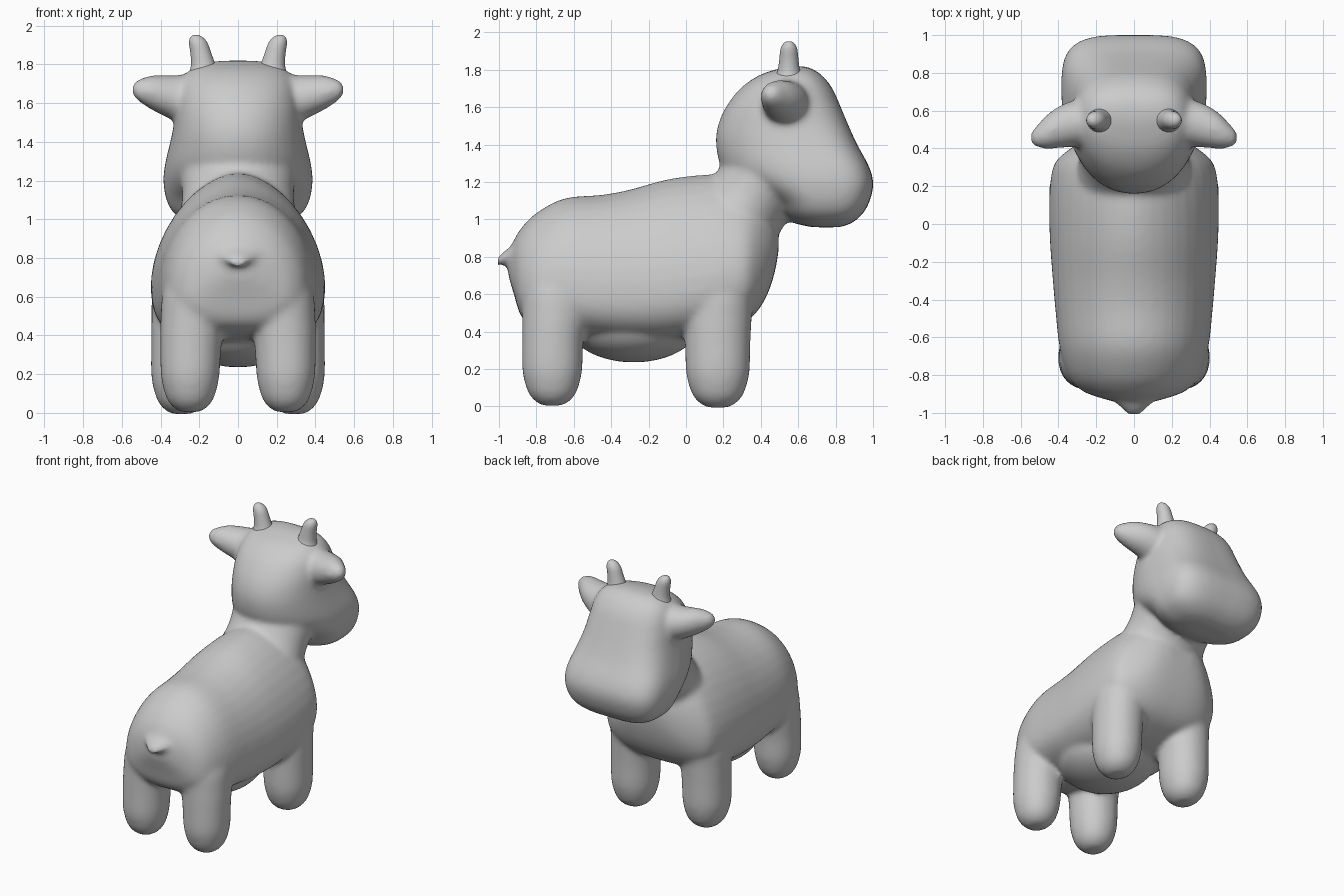
import bpy, bmesh, math
from mathutils import Vector as V

SEG = 40


def refine(rows, steps=4):
    """Catmull-Rom interpolation of a list of number rows, for smooth lofts."""
    out = []
    for i in range(len(rows) - 1):
        p1, p2 = rows[i], rows[i + 1]
        p0, p3 = rows[max(i - 1, 0)], rows[min(i + 2, len(rows) - 1)]
        for k in range(steps):
            t = k / steps
            out.append([.5 * (2 * b + (c - a) * t + (2 * a - 5 * b + 4 * c - d) * t * t
                              + (3 * b - a - 3 * c + d) * t ** 3)
                        for a, b, c, d in zip(p0, p1, p2, p3)])
    return out + [list(rows[-1])]


def loft(bm, sections):
    """Skin closed rings; each is (centre, side, up, down, up_power, down_power)."""
    rings = []
    for c, u, vp, vm, n1, n2 in sections:
        ring = []
        for i in range(SEG):
            a = 2 * math.pi * (i + 0.5) / SEG
            co, si = math.cos(a), math.sin(a)
            e = 2 / (n1 if si > 0 else n2)
            p = u * math.copysign(abs(co) ** e, co) + (vp if si > 0 else vm) * abs(si) ** e
            ring.append(bm.verts.new(c + p))
        rings.append(ring)
    for r, s in zip(rings, rings[1:]):
        for i in range(SEG):
            j = (i + 1) % SEG
            bm.faces.new((r[i], r[j], s[j], s[i]))
    bm.faces.new(rings[0][::-1])
    bm.faces.new(rings[-1])


def limb(bm, stations, axis_u, axis_v, power=2):
    """Round tapering part: stations are (x, y, z, radius_u, radius_v)."""
    loft(bm, [(V((x, y, z)), axis_u * ru, axis_v * rv, -axis_v * rv, power, power)
              for x, y, z, ru, rv in refine(stations)])


def make_object(name, bm):
    bmesh.ops.recalc_face_normals(bm, faces=bm.faces[:])
    for f in bm.faces:
        f.smooth = True
    me = bpy.data.meshes.new(name)
    bm.to_mesh(me)
    bm.free()
    ob = bpy.data.objects.new(name, me)
    bpy.context.collection.objects.link(ob)
    return ob


X, Y, Z = V((1, 0, 0)), V((0, 1, 0)), V((0, 0, 1))
bm = bmesh.new()

# torso: y, bottom, top, half width, roundness of the back
torso = [(-.95, .70, .83, .07, 2), (-.92, .60, .89, .18, 2), (-.88, .48, .955, .28, 2),
         (-.80, .42, 1.035, .35, 2), (-.65, .38, 1.113, .395, 2), (-.45, .355, 1.132, .417, 1.98),
         (-.30, .34, 1.16, .43, 1.92), (-.10, .34, 1.215, .445, 1.82), (.10, .37, 1.24, .45, 1.75),
         (.25, .42, 1.235, .44, 1.7), (.33, .46, 1.21, .415, 1.7), (.39, .52, 1.18, .35, 1.75),
         (.44, .61, 1.13, .27, 1.8), (.475, .72, 1.07, .19, 1.9), (.495, .83, 1.0, .10, 2)]
sec = []
for y, lo, hi, w, n in refine(torso):
    mid = lo + (hi - lo) * .34
    sec.append((V((0, y, mid)), X * w, Z * (hi - mid), Z * (lo - mid), n, 2.7))
loft(bm, sec)

# belly bulge
limb(bm, [(0, -.28 + .35 * math.sin(t), .44, .33 * math.cos(t), .205 * math.cos(t))
          for t in [math.radians(d) for d in range(-80, 81, 16)]], X, Z)

# neck
d = V((0, .585, .81))
v = V((0, -.81, .585))
loft(bm, [(V((0, .345, 1.11)) + d * k, X * w, v * h, -v * h, 2, 2)
          for k, w, h in refine(((-.30, .33, .25), (-.15, .31, .24), (0, .288, .23), (.15, .30, .24)))])

# head: z, back y, front y, half width, widest y
head = [(.958, .68, .82, .16, .75), (.980, .58, .885, .25, .73), (1.03, .51, .945, .33, .72),
        (1.10, .45, .983, .37, .71), (1.19, .29, 1.002, .385, .70), (1.28, .19, .98, .378, .67),
        (1.40, .16, .916, .35, .60), (1.50, .17, .87, .33, .55), (1.60, .213, .828, .318, .53),
        (1.70, .29, .783, .298, .54), (1.77, .39, .728, .25, .56), (1.807, .50, .67, .17, .59),
        (1.819, .56, .63, .08, .59)]
loft(bm, [(V((0, m, z)), X * w, Y * (f - m), Y * (b - m), 3.6 - .9 * max(0, min(1, (z - 1.3) * 2.5)), 2.1)
          for z, b, f, w, m in refine(head)])

# legs running up into haunches and shoulders: x, y, z, radius x, radius y
foot = [(0, .30), (.02, .53), (.06, .75), (.12, .89), (.2, .98)]
rear_top = [(.243, -.712, .35, .158, .164), (.232, -.70, .48, .168, .176),
            (.205, -.68, .64, .18, .195), (.15, -.65, .80, .16, .18), (.12, -.62, .90, .10, .11)]
front_top = [(.288, .17, .35, .16, .175), (.28, .172, .48, .167, .18),
             (.26, .178, .62, .178, .185), (.20, .18, .80, .15, .16), (.15, .18, .92, .10, .10)]
for s in (-1, 1):
    for cx, cy, rx, ry, z0, top in ((.247, -.715, .155, .164, .004, rear_top),
                                    (.291, .17, .16, .174, -.006, front_top)):
        st = [(cx, cy, z0 + h, rx * k, ry * k) for h, k in foot] + top
        limb(bm, [(s * q[0], *q[1:]) for q in st], X, Y, 2.1)
    # ears
    limb(bm, [(s * x, y, z, ry, rz) for x, y, z, ry, rz in
              ((.20, .55, 1.61, .13, .15), (.30, .535, 1.62, .125, .125), (.38, .518, 1.638, .115, .106),
               (.45, .493, 1.655, .095, .088), (.50, .47, 1.663, .068, .064), (.53, .46, 1.668, .045, .045),
               (.545, .455, 1.67, .025, .025))], Y, Z)

# tail
limb(bm, [(0, -.84, .80, .21, .13), (0, -.90, .81, .15, .085), (0, -.95, .80, .095, .045),
          (0, -.98, .79, .062, .034), (0, -1.008, .775, .038, .024)], X, Z)

# fuse all soft parts into one skin
body = make_object("calf_body", bm)
rm = body.modifiers.new("fuse", 'REMESH')
rm.mode = 'VOXEL'
rm.voxel_size = .016
rm.use_smooth_shade = True
sm = body.modifiers.new("soften", 'SMOOTH')
sm.factor = .5
sm.iterations = 12

# horns, slightly splayed outwards
for s, side in ((-1, "left"), (1, "right")):
    bm = bmesh.new()
    limb(bm, [(s * x, y, z, rx, ry) for x, y, z, rx, ry in
              ((.17, .55, 1.73, .09, .09), (.178, .55, 1.79, .066, .062), (.19, .55, 1.85, .055, .052),
               (.205, .55, 1.91, .048, .045), (.214, .55, 1.94, .032, .03), (.218, .55, 1.952, .012, .012))],
         X, Y)
    make_object(side + "_horn", bm)
